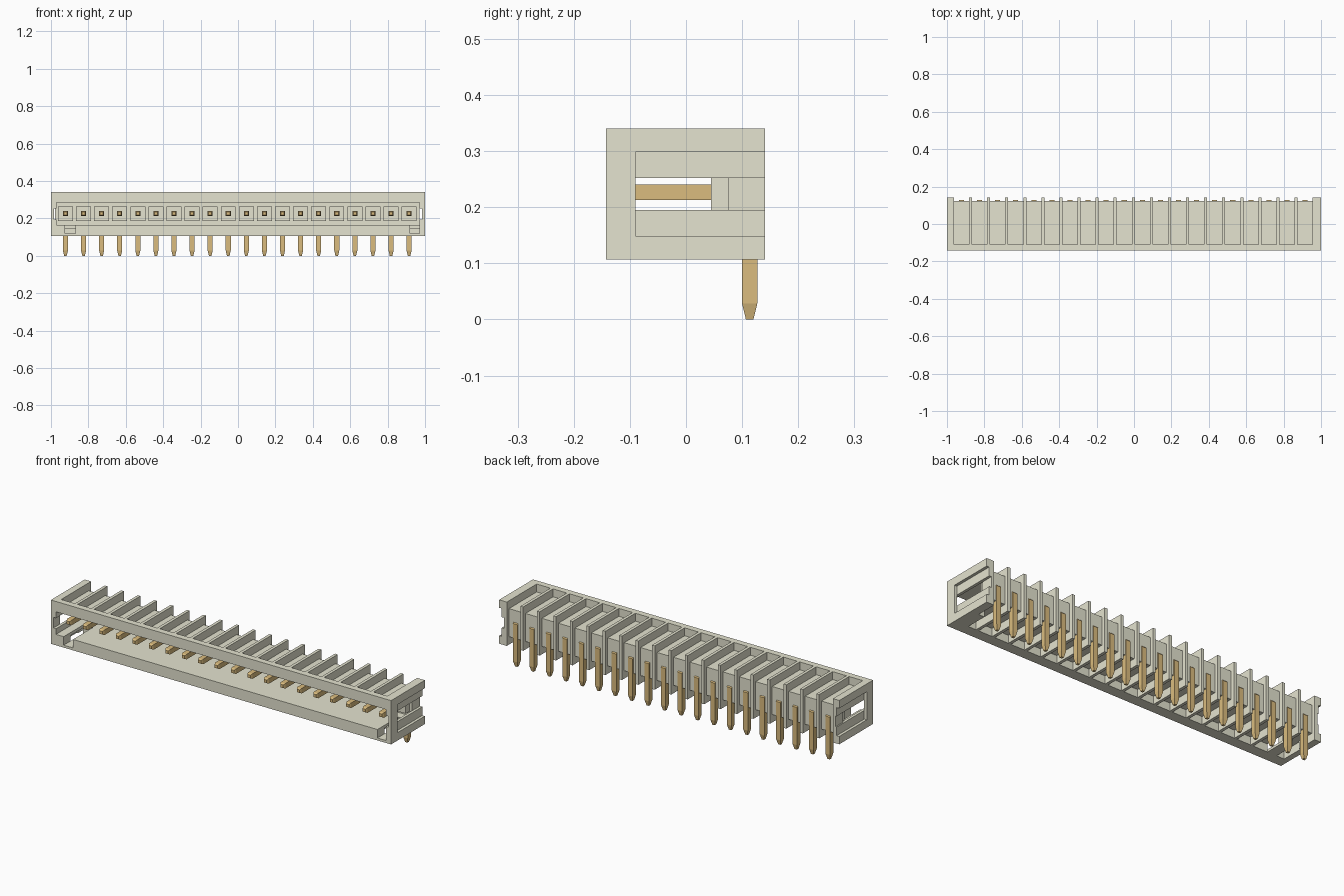
import bpy, bmesh
from mathutils import Vector

cube = bpy.data.objects.get("Cube")
if cube:
    bpy.data.objects.remove(cube, do_unlink=True)


def material(name, rgb):
    m = bpy.data.materials.new(name)
    m.use_nodes = True
    m.diffuse_color = (*rgb, 1)
    for n in m.node_tree.nodes:
        if n.type == 'BSDF_PRINCIPLED':
            n.inputs["Base Color"].default_value = (*rgb, 1)
            n.inputs["Roughness"].default_value = 0.6
    return m


IVORY = material("ivory plastic", (0.78, 0.77, 0.627))
GOLD = material("gold metal", (0.708, 0.504, 0.21))


def box(bm, x0, x1, y0, y1, z0, z1, taper=None):
    """Box from its limits; taper = (axis, factor) shrinks the low end on that axis."""
    lo, hi = Vector((x0, y0, z0)), Vector((x1, y1, z1))
    mid, size = (lo + hi) / 2, hi - lo
    verts = bmesh.ops.create_cube(bm, size=1)["verts"]
    for v in verts:
        low = taper and v.co[taper[0]] < 0
        for a in range(3):
            k = taper[1] if low and a != taper[0] else 1
            v.co[a] = mid[a] + v.co[a] * size[a] * k


def prism(bm, profile, x0, x1):
    """Extrude a (y, z) outline along x."""
    face = bm.faces.new([bm.verts.new((x0, y, z)) for y, z in profile])
    ext = bmesh.ops.extrude_face_region(bm, geom=[face])
    for v in ext["geom"]:
        if isinstance(v, bmesh.types.BMVert):
            v.co.x = x1


def finish(bm, name, mat):
    bmesh.ops.recalc_face_normals(bm, faces=bm.faces)
    me = bpy.data.meshes.new(name)
    bm.to_mesh(me)
    bm.free()
    me.materials.append(mat)
    ob = bpy.data.objects.new(name, me)
    bpy.context.collection.objects.link(ob)
    return ob


# Main dimensions
FRONT, BACK, BOTTOM, TOP = -0.143, 0.141, 0.107, 0.34
ROOF_IN, ROOF_OUT, FLOOR_IN, FLOOR_OUT = 0.285, 0.298, 0.165, 0.149
WIN_LO, WIN_HI = 0.195, 0.252
INNER, STEP = 0.97, 0.985
WALL_FRONT, WALL_BACK = 0.075, 0.122
COUNT, PITCH, FIRST = 20, 0.0967, -0.9225
KEYS = [(-0.925, -0.87), (0.92, 0.97)]
KEY_END = 0.03
pins_x = [FIRST + PITCH * i for i in range(COUNT)]

# Top front rail and roof
bm = bmesh.new()
prism(bm, [(FRONT, ROOF_IN), (WALL_BACK, ROOF_IN), (WALL_BACK, ROOF_OUT),
           (-0.11, ROOF_OUT), (-0.11, TOP), (FRONT, TOP)], -INNER, INNER)
finish(bm, "roof", IVORY)

# Bottom front rail and floor, lowered where the two key slots run
bm = bmesh.new()
spans = [(-INNER, KEYS[0][0]), (KEYS[0][1], KEYS[1][0])]
for x0, x1 in spans:
    prism(bm, [(FRONT, BOTTOM), (-0.085, BOTTOM), (-0.085, FLOOR_OUT),
               (KEY_END, FLOOR_OUT), (KEY_END, FLOOR_IN), (FRONT, FLOOR_IN)], x0, x1)
for x0, x1 in KEYS:
    box(bm, x0, x1, FRONT, KEY_END, BOTTOM, 0.12)
    box(bm, x0, x1, KEY_END - 0.01, KEY_END, 0.12, FLOOR_OUT)
box(bm, -INNER, INNER, KEY_END, WALL_BACK, FLOOR_OUT, FLOOR_IN)
finish(bm, "floor", IVORY)

# Back wall between roof and floor
bm = bmesh.new()
box(bm, -INNER, INNER, WALL_FRONT, WALL_BACK, FLOOR_IN, ROOF_IN)
finish(bm, "back_wall", IVORY)

# Square boss around every contact
bm = bmesh.new()
for x in pins_x:
    box(bm, x - 0.04, x + 0.04, 0.045, WALL_FRONT, 0.187, 0.264)
finish(bm, "contact_bosses", IVORY)

# Ribs wrapping over, behind and under the shell
bm = bmesh.new()
rib = [(-0.11, TOP), (-0.11, 0.29), (0.08, 0.29), (0.08, 0.155), (KEY_END, 0.155),
       (KEY_END, BOTTOM), (BACK, BOTTOM), (BACK, TOP)]
for i in range(COUNT + 1):
    x = FIRST + PITCH * (i - 0.5)
    prism(bm, rib, x - 0.008, x + 0.008)
    if 1 < i < COUNT:
        box(bm, x - 0.008, x + 0.008, -0.085, KEY_END, BOTTOM, 0.155)
finish(bm, "ribs", IVORY)

# End walls: outer C-shaped frame, with a recessed layer split by the window
for side, name in ((-1, "right_end_wall"), (1, "left_end_wall")):
    bm = bmesh.new()
    prism(bm, [(FRONT, BOTTOM), (BACK, BOTTOM), (BACK, FLOOR_OUT), (-0.09, FLOOR_OUT),
               (-0.09, ROOF_OUT), (BACK, ROOF_OUT), (BACK, TOP), (FRONT, TOP)],
          side * STEP, side)
    a, b = sorted((side * INNER, side * STEP))
    box(bm, a, b, FRONT, BACK, BOTTOM, WIN_LO)
    box(bm, a, b, FRONT, BACK, WIN_HI, TOP)
    finish(bm, name, IVORY)

# Bent contact pins with tapered ends
bm = bmesh.new()
W = 0.0135
for x in pins_x:
    box(bm, x - W, x + W, -0.11, -0.10, 0.213, 0.24, taper=(1, 0.6))
    prism(bm, [(-0.10, 0.213), (0.10, 0.213), (0.10, 0.028), (0.127, 0.028),
               (0.127, 0.228), (0.115, 0.24), (-0.10, 0.24)], x - W, x + W)
    box(bm, x - W, x + W, 0.10, 0.127, 0, 0.028, taper=(2, 0.5))
finish(bm, "contact_pins", GOLD)
